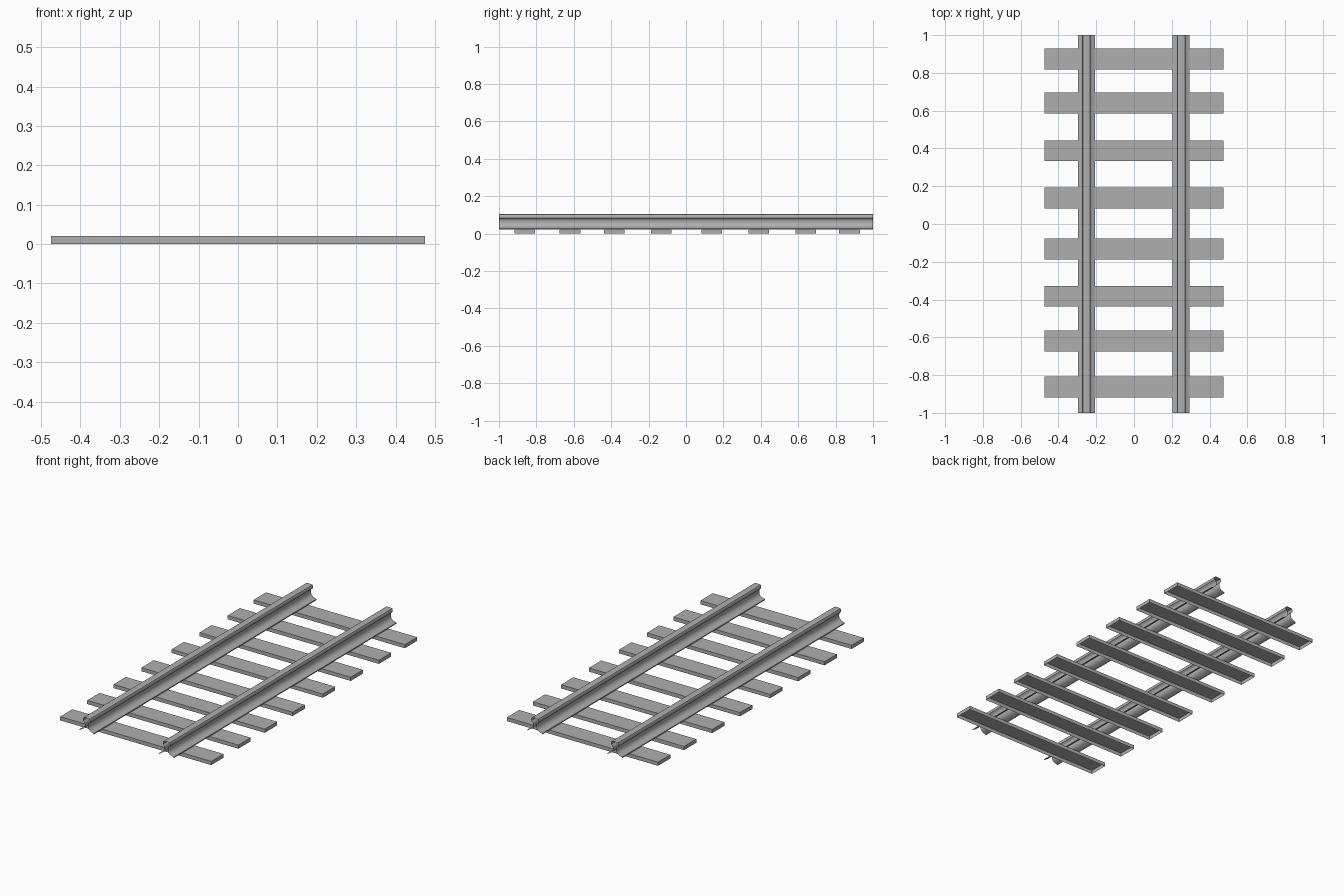
import bpy, bmesh

if "Cube" in bpy.data.objects:
    bpy.data.objects.remove(bpy.data.objects["Cube"])

# dark grey shared by all parts
GREY = bpy.data.materials.new("dark_grey")
GREY.diffuse_color = (0.43, 0.43, 0.43, 1)
GREY.use_nodes = True
GREY.node_tree.nodes["Principled BSDF"].inputs["Base Color"].default_value = GREY.diffuse_color


def make_object(name, bm):
    mesh = bpy.data.meshes.new(name)
    bm.to_mesh(mesh)
    bm.free()
    mesh.materials.append(GREY)
    obj = bpy.data.objects.new(name, mesh)
    bpy.context.collection.objects.link(obj)
    return obj


def sleeper(name, y):
    # flat board, open underneath
    bm = bmesh.new()
    bmesh.ops.create_cube(bm, size=1)
    for v in bm.verts:
        v.co = (v.co.x * 0.95, y + v.co.y * 0.11, (v.co.z + 0.5) * 0.021)
    bottom = [f for f in bm.faces if f.normal.z < -0.9]
    bmesh.ops.delete(bm, geom=bottom, context='FACES_ONLY')
    make_object(name, bm)


# half of the rail section, foot to head: (offset from rail centre, height)
HALF = [(0.045, 0.022), (0.045, 0.028), (0.025, 0.035), (0.014, 0.044),
        (0.010, 0.058), (0.011, 0.070), (0.015, 0.078), (0.022, 0.083),
        (0.022, 0.097), (0.019, 0.102), (0.011, 0.104)]
SECTION = HALF + [(-x, z) for x, z in reversed(HALF)]


def rail(name, x):
    # open section swept along the track, no end caps
    bm = bmesh.new()
    front, back = [[bm.verts.new((x + px, y, pz)) for px, pz in SECTION] for y in (-1, 1)]
    for i in range(len(SECTION) - 1):
        bm.faces.new((front[i], back[i], back[i + 1], front[i + 1]))
    obj = make_object(name, bm)
    bpy.ops.object.select_all(action='DESELECT')
    obj.select_set(True)
    bpy.context.view_layer.objects.active = obj
    bpy.ops.object.shade_smooth_by_angle(angle=0.7)


# sleepers, slightly unevenly spaced
for i, y in enumerate((-0.863, -0.62, -0.383, -0.133, 0.138, 0.388, 0.641, 0.874)):
    sleeper(f"sleeper_{i + 1}", y)

# pair of rails
rail("rail_left", -0.252)
rail("rail_right", 0.25)
